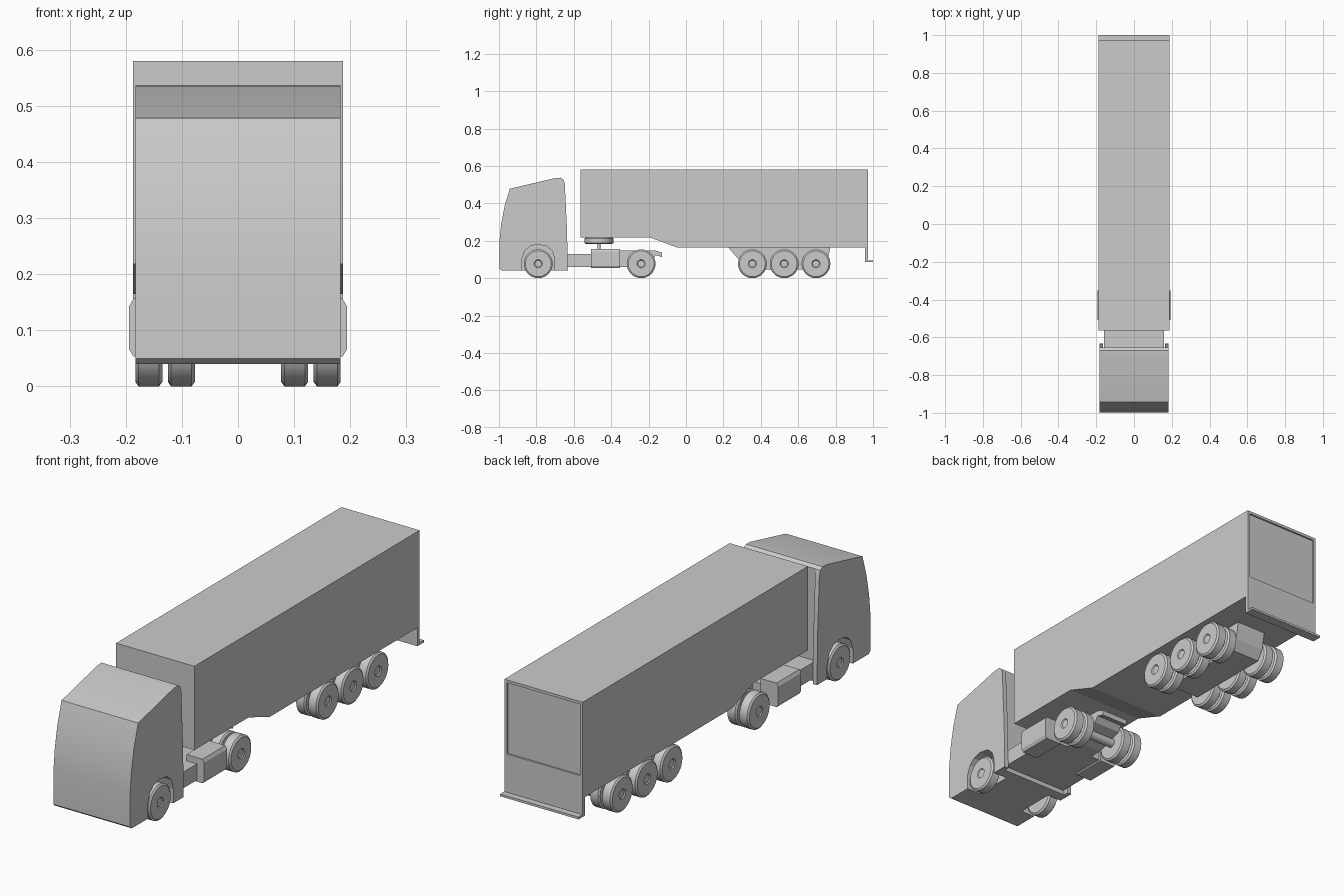
import bpy, bmesh, math
from mathutils import Matrix, Vector

if "Cube" in bpy.data.objects:
    bpy.data.objects.remove(bpy.data.objects["Cube"])


def finish(name, bm, smooth=None):
    bmesh.ops.recalc_face_normals(bm, faces=bm.faces[:])
    me = bpy.data.meshes.new(name)
    bm.to_mesh(me)
    bm.free()
    ob = bpy.data.objects.new(name, me)
    bpy.context.collection.objects.link(ob)
    if smooth:
        bpy.ops.object.select_all(action='DESELECT')
        ob.select_set(True)
        bpy.context.view_layer.objects.active = ob
        bpy.ops.object.shade_smooth_by_angle(angle=math.radians(smooth))
    return ob


def extrude(name, profile, x0, x1, smooth=None):
    """Side profile of (y, z) points extruded along x."""
    bm = bmesh.new()
    face = bm.faces.new([bm.verts.new((x0, y, z)) for y, z in profile])
    new = bmesh.ops.extrude_face_region(bm, geom=[face])['geom']
    bmesh.ops.translate(bm, vec=(x1 - x0, 0, 0),
                        verts=[v for v in new if isinstance(v, bmesh.types.BMVert)])
    return finish(name, bm, smooth)


def box(name, x0, x1, y0, y1, z0, z1):
    return extrude(name, [(y0, z0), (y1, z0), (y1, z1), (y0, z1)], x0, x1)


def lathe(name, profile, axis, centre, steps, smooth=30):
    """(offset along axis, radius) points spun round an axis."""
    bm = bmesh.new()
    axis = Vector(axis)
    side = Vector((0, 0, 1)) if abs(axis.z) < 0.5 else Vector((1, 0, 0))
    c = Vector(centre)
    vs = [bm.verts.new(c + axis * a + side * r) for a, r in profile]
    es = [bm.edges.new(p) for p in zip(vs, vs[1:])]
    bmesh.ops.spin(bm, geom=vs + es, cent=c, axis=axis, angle=math.tau, steps=steps)
    bmesh.ops.remove_doubles(bm, verts=bm.verts[:], dist=1e-5)
    return finish(name, bm, smooth)


def cut(target, cutter):
    mod = target.modifiers.new("cut", 'BOOLEAN')
    mod.operation = 'DIFFERENCE'
    mod.solver = 'EXACT'
    mod.object = cutter
    cutter.hide_render = True
    bpy.ops.object.select_all(action='DESELECT')
    target.select_set(True)
    bpy.context.view_layer.objects.active = target
    bpy.ops.object.modifier_apply(modifier=mod.name)
    bpy.data.objects.remove(cutter)


# Cab shell with recessed back and wheel arches
cab = extrude("cab", [(-0.985, 0.04), (-0.997, 0.05), (-0.997, 0.2), (-0.988, 0.29),
                      (-0.97, 0.385), (-0.942, 0.478), (-0.70, 0.535), (-0.67, 0.537),
                      (-0.655, 0.527), (-0.648, 0.505), (-0.636, 0.25), (-0.632, 0.04)],
              -0.183, 0.183, 25)
cut(cab, box("recess", -0.163, 0.163, -0.655, -0.5, 0.0, 0.6))
for s in (-1, 1):
    arch = [(-0.876, 0.02), (-0.876, 0.105), (-0.862, 0.145), (-0.835, 0.17), (-0.795, 0.18),
            (-0.745, 0.172), (-0.715, 0.145), (-0.702, 0.10), (-0.702, 0.02)]
    cut(cab, extrude("arch", arch, s * 0.115, s * 0.25))

# Tractor chassis, tail rails and coupling
box("front_chassis", -0.16, 0.16, -0.70, -0.36, 0.06, 0.13)
extrude("rear_chassis", [(-0.40, 0.06), (-0.30, 0.06), (-0.18, 0.10), (-0.16, 0.122),
                         (-0.128, 0.113), (-0.128, 0.136), (-0.165, 0.148), (-0.40, 0.148)],
        -0.065, 0.065)
lathe("coupling_post", [(0.12, 0), (0.12, 0.008), (0.19, 0.008), (0.19, 0)],
      (0, 0, 1), (0, -0.465, 0), 16)
lathe("coupling_disc", [(0.183, 0), (0.183, 0.07), (0.189, 0.077), (0.211, 0.077),
                        (0.217, 0.07), (0.217, 0)], (0, 0, 1), (0, -0.465, 0), 32)

# Side tanks with chamfered outer edges
for s in (-1, 1):
    bm = bmesh.new()
    section = [(0.11, 0.053), (0.186, 0.053), (0.194, 0.066), (0.194, 0.143),
               (0.186, 0.157), (0.11, 0.157)]
    f = bm.faces.new([bm.verts.new((s * x, -0.508, z)) for x, z in section])
    new = bmesh.ops.extrude_face_region(bm, geom=[f])['geom']
    bmesh.ops.translate(bm, vec=(0, 0.156, 0),
                        verts=[v for v in new if isinstance(v, bmesh.types.BMVert)])
    finish("side_tank", bm)

# Trailer body with stepped underside and recessed rear door
trailer = extrude("trailer_body", [(-0.565, 0.218), (-0.195, 0.218), (-0.05, 0.165),
                                   (0.972, 0.165), (0.972, 0.58), (-0.565, 0.58)],
                  -0.187, 0.187)
cut(trailer, box("door_recess", -0.175, 0.175, 0.964, 1.1, 0.26, 0.568))

# Rear underrun guard
extrude("rear_guard", [(0.957, 0.17), (0.957, 0.085), (1.0, 0.085), (1.0, 0.095),
                       (0.972, 0.095), (0.972, 0.17)], -0.187, 0.187)

# Trailer axle carrier
extrude("axle_carrier", [(0.222, 0.168), (0.29, 0.09), (0.33, 0.047), (0.73, 0.047),
                         (0.757, 0.09), (0.772, 0.168)], -0.072, 0.072)

# Wheels: single on the front axle, twin on the others
R = 0.077
tyre = [(0, 0), (0, 0.069), (0.006, R), (0.042, R), (0.048, 0.069),
        (0.048, 0.022), (0.044, 0.018), (0.044, 0)]
for y in (-0.79, -0.24, 0.355, 0.525, 0.695):
    for s in (-1, 1):
        lathe("outer_wheel", tyre, (s, 0, 0), (s * 0.135, y, R), 32)
        if y > -0.5:
            lathe("inner_wheel", tyre, (s, 0, 0), (s * 0.077, y, R), 32)
    lathe("axle", [(-0.14, 0), (-0.14, 0.02), (0.14, 0.02), (0.14, 0)],
          (1, 0, 0), (0, y, R), 16)
